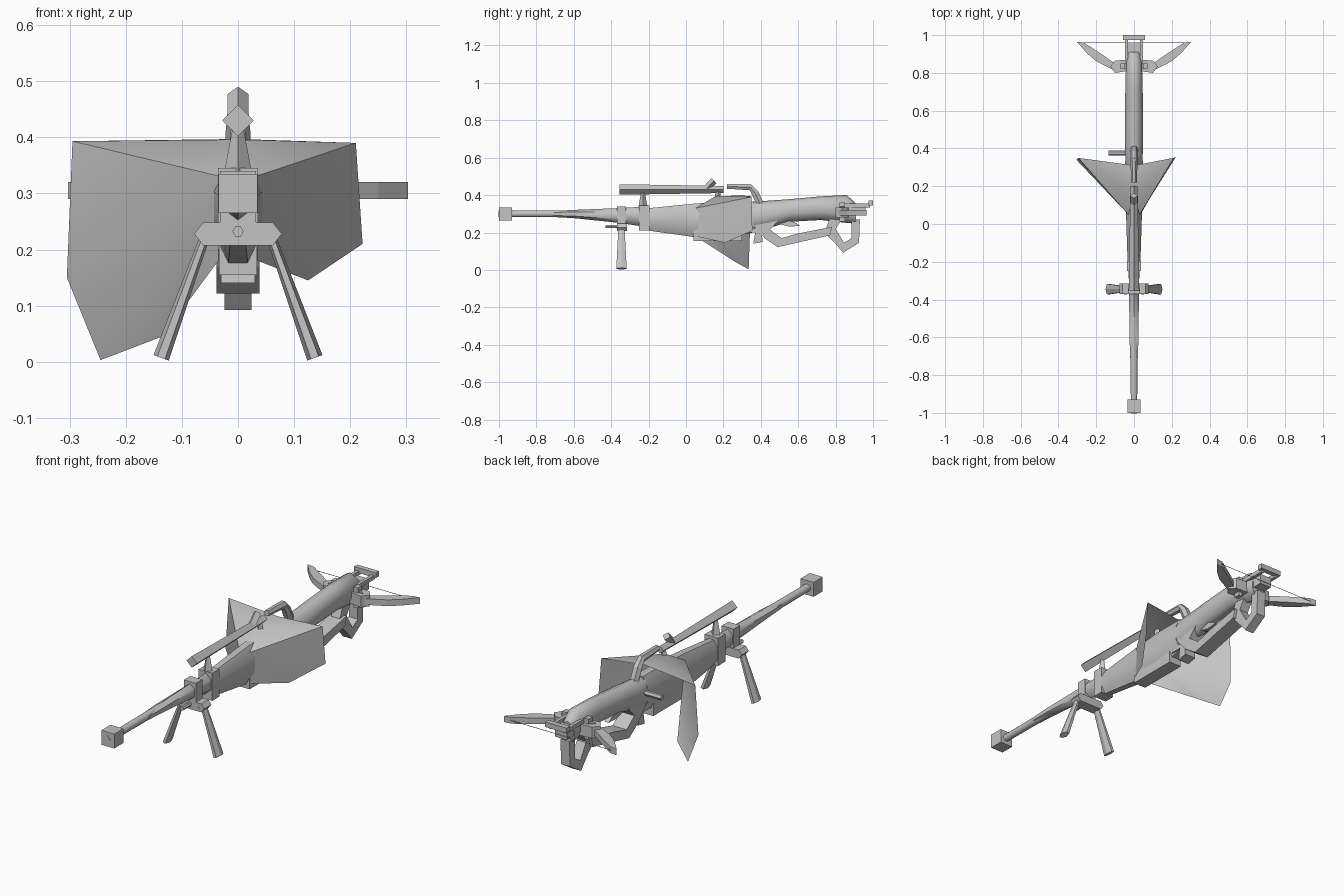
import bpy, bmesh, math
from mathutils import Vector

if "Cube" in bpy.data.objects:
    bpy.data.objects.remove(bpy.data.objects["Cube"])

grey = bpy.data.materials.new("gunmetal grey")
grey.diffuse_color = (0.55, 0.55, 0.55, 1)
grey.use_nodes = True
grey.node_tree.nodes["Principled BSDF"].inputs["Base Color"].default_value = grey.diffuse_color


def finish(name, bm, smooth=False, closed=True):
    if closed:
        bmesh.ops.recalc_face_normals(bm, faces=bm.faces)
    me = bpy.data.meshes.new(name)
    bm.to_mesh(me)
    bm.free()
    me.materials.append(grey)
    ob = bpy.data.objects.new(name, me)
    bpy.context.collection.objects.link(ob)
    if smooth:
        bpy.ops.object.select_all(action='DESELECT')
        ob.select_set(True)
        bpy.context.view_layer.objects.active = ob
        bpy.ops.object.shade_smooth_by_angle(angle=math.radians(50))
    return ob


def skin(name, rings, smooth=False):
    """Join rings of points into a capped solid."""
    bm = bmesh.new()
    rows = [[bm.verts.new(p) for p in r] for r in rings]
    n = len(rows[0])
    for a, b in zip(rows, rows[1:]):
        for i in range(n):
            j = (i + 1) % n
            bm.faces.new((a[i], a[j], b[j], b[i]))
    bm.faces.new(rows[0])
    bm.faces.new(rows[-1])
    return finish(name, bm, smooth)


def box(name, x0, x1, y0, y1, z0, z1):
    return skin(name, [[(x0, y, z0), (x1, y, z0), (x1, y, z1), (x0, y, z1)] for y in (y0, y1)])


def loft(name, sections, n=8, smooth=True):
    """Sections: y, half width, bottom, top."""
    rings = []
    for y, w, z0, z1 in sections:
        k = 1 / math.cos(math.pi / n)
        rings.append([(w * k * math.cos(2 * math.pi * (i + .5) / n), y,
                       (z0 + z1) / 2 + (z1 - z0) / 2 * k * math.sin(2 * math.pi * (i + .5) / n))
                      for i in range(n)])
    return skin(name, rings, smooth)


def strut(name, path, radii, n=6, wide=1.0, turn=0.0, smooth=False):
    """Tube along a path with a radius at each point; wide scales the sideways axis."""
    pts = [Vector(p) for p in path]
    rings = []
    for i, p in enumerate(pts):
        d = (pts[min(i + 1, len(pts) - 1)] - pts[max(i - 1, 0)]).normalized()
        ref = Vector((1, 0, 0)) if abs(d.x) < .8 else Vector((0, 1, 0))
        u = (ref - d * ref.dot(d)).normalized()
        v = d.cross(u)
        rings.append([p + radii[i] * (u * wide * math.cos(turn + 2 * math.pi * k / n)
                                      + v * math.sin(turn + 2 * math.pi * k / n)) for k in range(n)])
    return skin(name, rings, smooth)


def prism(name, outline, axis, lo, hi):
    """Extrude a 2D outline along one axis (0, 1 or 2)."""
    def put(p, h):
        q = list(p)
        q.insert(axis, h)
        return q
    return skin(name, [[put(p, h) for p in outline] for h in (lo, hi)])


# muzzle and barrel
box("muzzle_block", -.035, .035, -1, -.93, .265, .335)
prism("muzzle_diamond", [(-.015, .3), (0, .282), (.015, .3), (0, .318)], 1, -1.002, -.998)
loft("barrel", [(-.94, .017, .283, .317), (-.35, .02, .28, .32)])
loft("handguard", [(-.71, .02, .285, .313), (-.6, .024, .28, .318), (-.36, .026, .257, .325), (-.2, .03, .235, .332)], 6)

# clamps
box("front_clamp", -.032, .032, -.37, -.32, .24, .34)
box("rear_clamp", -.036, .036, -.25, -.195, .21, .345)

# receiver and stock
loft("receiver", [(-.2, .034, .21, .33), (.05, .042, .175, .355), (.2, .048, .17, .365), (.36, .046, .2, .365)])
loft("stock", [(.33, .045, .2, .36), (.42, .048, .22, .365), (.55, .048, .26, .375),
               (.72, .046, .27, .39), (.86, .042, .255, .397), (.91, .038, .25, .35)], 10)
box("lower_housing", -.034, .034, .04, .3, .155, .24)
prism("grip_guard", [(.28, .25), (.31, .2), (.37, .2), (.36, .14), (.41, .15), (.4, .25)], 0, -.03, .03)

# open stock frame
prism("grip", [(.34, .26), (.42, .17), (.49, .122), (.57, .14), (.77, .185), (.78, .23),
               (.6, .195), (.51, .17), (.45, .215), (.5, .27)], 0, -.038, .038)
prism("butt_frame", [(.74, .2), (.79, .15), (.84, .092), (.925, .145), (.93, .27), (.885, .27),
                     (.885, .17), (.845, .145), (.8, .22), (.84, .28), (.77, .28)], 0, -.024, .024)
prism("trigger", [(.48, .25), (.55, .232), (.61, .235), (.59, .25), (.54, .27)], 0, -.012, .012)

# scope, mounts and sight
strut("scope", [(0, -.355, .43), (0, .2, .43)], [.028, .019], 4)
strut("scope_knob", [(0, .11, .435), (0, .15, .477)], [.019, .019], 4)
strut("front_mount", [(0, -.23, .34), (0, -.23, .415)], [.024, .01], 4)
strut("rear_mount", [(0, .17, .35), (0, .17, .42)], [.02, .012], 4)
strut("rear_sight_arm", [(0, .22, .447), (0, .345, .442), (0, .37, .41), (0, .4, .345)],
      [.015, .019, .022, .022], 6)
strut("bolt_handle", [(-.03, .375, .3), (-.135, .375, .3)], [.013, .013])

# bipod
prism("bipod_plate", [(-.078, .228), (-.062, .248), (.062, .248), (.078, .228), (.062, .207), (-.062, .207)],
      1, -.37, -.315)
strut("bipod_peg", [(0, -.43, .232), (0, -.36, .232)], [.01, .01])
for s in (-1, 1):
    strut("bipod_leg", [(s * .058, -.345, .225), (s * .137, -.345, .007)], [.019, .032], 6, .45)
for x in (-.045, 0, .045):
    prism("plate_mark", [(x - .007, .222), (x + .007, .222), (x, .232)], 1, -.372, -.368)

# lopsided cloth shield
top_back, top_front = (0, .31, .397), (0, .16, .396)


def sheet(bm, s, outer):
    """Fan of faces from the front corner of one side over its outer rim."""
    verts = [bm.verts.new(p) for p in
             [top_back, top_front, (s * .03, .05, .33), (s * .035, .05, .18)] + outer]
    tb, tf, a, b = verts[:4]
    rim = verts[4:]
    faces = [(tb, tf, rim[0]), (tf, a, rim[0])]
    faces += [(a, q, p) for p, q in zip(rim, rim[1:])] + [(a, b, rim[-1])]
    for f in faces:
        bm.faces.new(f)


bm = bmesh.new()
sheet(bm, 1, [(.21, .35, .39), (.222, .355, .21), (.125, .21, .145)])
sheet(bm, -1, [(-.295, .35, .393), (-.305, .34, .15), (-.245, .335, .003), (-.135, .26, .045)])
bm.faces.new([bm.verts.new(p) for p in (top_front, (-.03, .05, .33), (.03, .05, .33))])
bmesh.ops.remove_doubles(bm, verts=bm.verts, dist=.0005)
finish("cloth_shield", bm, True)

# rear bow
for s in (-1, 1):
    prism("bow_bracket", [(s * x, y) for x, y in
                          [(.03, .81), (.1, .8), (.125, .835), (.1, .865), (.03, .87)]], 2, .28, .335)
    prism("bow_limb", [(s * x, y) for x, y in
                       [(.09, .805), (.2, .862), (.25, .905), (.303, .965), (.265, .96), (.18, .905), (.1, .85)]],
          2, .29, .32)
    prism("bracket_mark", [(s * .075, .845), (s * .095, .825), (s * .07, .825)], 2, .333, .338)
    box("side_peg", s * .06 - .012, s * .06 + .012, .82, .85, .26, .36)
    box("rear_rail", s * .04 - .008, s * .04 + .008, .85, .985, .335, .355)
strut("bow_string", [(-.285, .96, .305), (.285, .96, .305)], [.0015, .0015], 4)

# rear hook and tail block
box("rear_crossbar", -.058, .058, .975, 1, .345, .37)
box("tail_block", -.032, .032, .9, .96, .29, .34)
